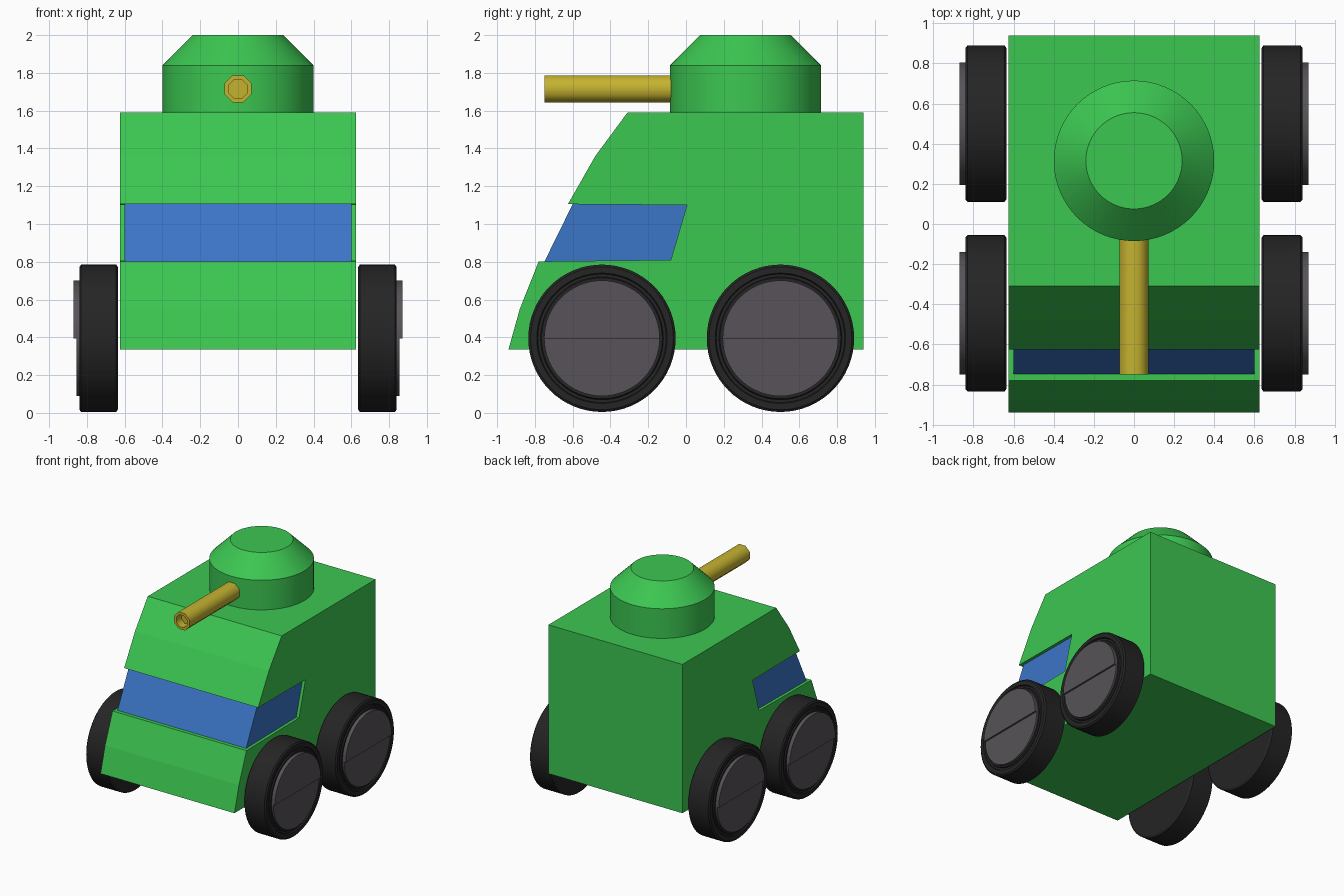
import bpy, bmesh
from math import cos, sin, pi, radians
from mathutils import Matrix

cube = bpy.data.objects.get("Cube")
if cube:
    bpy.data.objects.remove(cube, do_unlink=True)


def material(name, rgb):
    m = bpy.data.materials.new(name)
    m.use_nodes = True
    m.diffuse_color = (*rgb, 1)
    m.node_tree.nodes["Principled BSDF"].inputs["Base Color"].default_value = (*rgb, 1)
    return m


GREEN = material("body_green", (0.045, 0.57, 0.083))
BLUE = material("window_blue", (0.044, 0.178, 0.57))
BRASS = material("barrel_yellow", (0.56, 0.45, 0.03))
BLACK = material("tyre_black", (0.018, 0.018, 0.018))
GREY = material("hub_grey", (0.095, 0.086, 0.098))


def finish(name, bm, mat, smooth=None):
    bmesh.ops.recalc_face_normals(bm, faces=bm.faces)
    mesh = bpy.data.meshes.new(name)
    bm.to_mesh(mesh)
    bm.free()
    mesh.materials.append(mat)
    ob = bpy.data.objects.new(name, mesh)
    bpy.context.collection.objects.link(ob)
    if smooth:
        bpy.ops.object.select_all(action="DESELECT")
        ob.select_set(True)
        bpy.context.view_layer.objects.active = ob
        bpy.ops.object.shade_smooth_by_angle(angle=radians(smooth))
    return ob


def prism(name, outline, x0, x1, mat, smooth=None):
    """Extrude a (y, z) outline sideways from x0 to x1."""
    bm = bmesh.new()
    face = bm.faces.new([bm.verts.new((x0, y, z)) for y, z in outline])
    new = bmesh.ops.extrude_face_region(bm, geom=[face])["geom"]
    verts = [v for v in new if isinstance(v, bmesh.types.BMVert)]
    bmesh.ops.translate(bm, verts=verts, vec=(x1 - x0, 0, 0))
    return finish(name, bm, mat, smooth)


def lathe(name, profile, sides, place, mat, smooth=30, turn=0):
    """Spin a (radius, height) profile about local z, with capped ends."""
    bm = bmesh.new()
    angles = [2 * pi * (i + turn) / sides for i in range(sides)]
    rings = [[bm.verts.new((r * cos(a), r * sin(a), h)) for a in angles]
             for r, h in profile]
    for a, b in zip(rings, rings[1:]):
        for i in range(sides):
            j = (i + 1) % sides
            bm.faces.new((a[i], a[j], b[j], b[i]))
    bm.faces.new(rings[0])
    bm.faces.new(rings[-1])
    bmesh.ops.transform(bm, matrix=place, verts=bm.verts)
    return finish(name, bm, mat, smooth)


# Hull with the window band notched out of its nose
hull = [(-0.94, 0.335), (0.94, 0.335), (0.94, 1.59), (-0.31, 1.59),
        (-0.48, 1.36), (-0.625, 1.105), (0.005, 1.1), (-0.08, 0.81),
        (-0.78, 0.802), (-0.88, 0.55)]
prism("hull", hull, -0.625, 0.625, GREEN)

# Wraparound window, set slightly back
window = [(-0.75, 0.8), (-0.07, 0.8), (0.015, 1.105), (-0.6, 1.105)]
prism("window", window, -0.6, 0.6, BLUE)

# Turret and hollow barrel
lathe("turret", [(0.4, 1.585), (0.4, 1.84), (0.24, 2.0)], 64,
      Matrix.Translation((0, 0.315, 0)), GREEN)
lathe("barrel", [(0.077, -0.05), (0.077, 0.75), (0.054, 0.75), (0.054, 0.68)], 8,
      Matrix.Translation((0, 0, 1.715)) @ Matrix.Rotation(pi / 2, 4, "X"),
      BRASS, 50, 0.5)

# Wheels: grooved tyre, hub disc and a thicker upper half of the hub
tyre = [(0.375, 0.635), (0.39, 0.645), (0.39, 0.83), (0.378, 0.84),
        (0.345, 0.84), (0.34, 0.83), (0.325, 0.83), (0.32, 0.84), (0.3, 0.84)]
hub = [(0.306, 0.8), (0.306, 0.855)]
axle_z, steps = 0.395, 32
for side, label in ((1, "left"), (-1, "right")):
    for y, end in ((-0.445, "front"), (0.5, "rear")):
        place = (Matrix.Translation((0, y, axle_z))
                 @ Matrix.Rotation(side * pi / 2, 4, "Y"))
        lathe(f"{end}_{label}_tyre", tyre, 64, place, BLACK)
        lathe(f"{end}_{label}_hub", hub, 64, place, GREY)
        half = [(y + 0.306 * cos(pi * i / steps), axle_z + 0.306 * sin(pi * i / steps))
                for i in range(steps + 1)]
        prism(f"{end}_{label}_hub_plate", half, side * 0.85, side * 0.87, GREY, 30)
